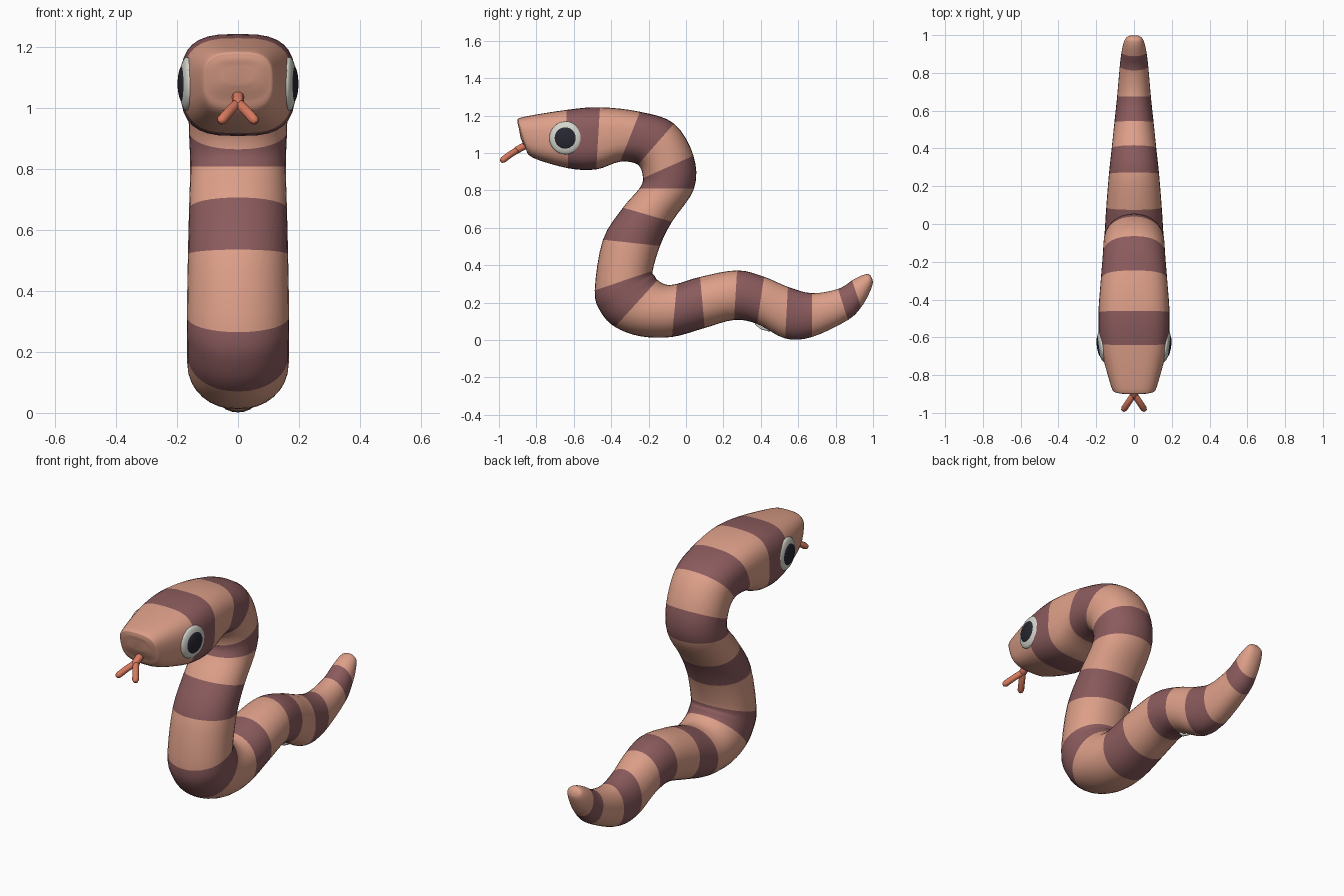
import bpy, bmesh, math
from mathutils import Vector, Matrix

if "Cube" in bpy.data.objects:
    bpy.data.objects.remove(bpy.data.objects["Cube"])

SIDES, STEPS = 32, 4


def material(name, rgb):
    m = bpy.data.materials.new(name)
    m.diffuse_color = (*rgb, 1)
    m.use_nodes = True
    m.node_tree.nodes["Principled BSDF"].inputs["Base Color"].default_value = m.diffuse_color
    return m


SKIN = material("pale_pink_skin", (0.73, 0.35, 0.25))
BAND = material("dark_plum_band", (0.26, 0.105, 0.11))
TONGUE = material("coral_tongue", (0.68, 0.19, 0.11))
WHITE = material("eye_white", (0.66, 0.67, 0.61))
BLACK = material("pupil_black", (0.02, 0.02, 0.032))

# Body profile from nose to tail: back y z, belly y z
PROFILE = [
    (-.895, 1.14, -.885, 1.08), (-.90, 1.172, -.86, 1.03), (-.87, 1.192, -.82, .975),
    (-.64, 1.23, -.63, .918), (-.46, 1.244, -.48, .912), (-.246, 1.22, -.353, .953),
    (-.064, 1.157, -.257, .937), (.04, .985, -.23, .865), (.043, .809, -.25, .809),
    (-.075, .632, -.337, .707), (-.139, .503, -.444, .536), (-.178, .37, -.488, .265),
    (-.168, .343, -.456, .15), (-.152, .32, -.38, .07), (-.107, .296, -.245, .02),
    (-.048, .30, -.075, .016), (.075, .337, .10, .064), (.273, .372, .257, .107),
    (.417, .338, .38, .086), (.545, .284, .53, .008), (.674, .25, .674, .016),
    (.813, .273, .866, .107), (.888, .318, .936, .175), (.935, .343, .975, .24),
    (.968, .352, .998, .298), (.985, .347, .996, .325),
]
# Sections where the colour does not change
PLAIN = {0, 1, 2, 12, 14, 23, 24, 25}
# Half width at some sections, straight between them
WIDTH = {0: .05, 1: .10, 2: .125, 3: .18, 4: .188, 5: .176, 6: .165, 8: .157,
         11: .168, 14: .166, 16: .147, 21: .075, 23: .056, 24: .042, 25: .02}


def width(i):
    a = max(k for k in WIDTH if k <= i)
    b = min(k for k in WIDTH if k >= i)
    return WIDTH[a] if a == b else WIDTH[a] + (WIDTH[b] - WIDTH[a]) * (i - a) / (b - a)


def section(i):
    """Profile points, half width and squareness (boxy head, round body)."""
    i = min(max(i, 0), len(PROFILE) - 1)
    return (*PROFILE[i], width(i), min(3, max(2.1, 3 - .35 * (i - 4))))


def blend(a, b, c, d, t):
    return 0.5 * (2 * b + (c - a) * t + (2 * a - 5 * b + 4 * c - d) * t * t
                  + (3 * b - a - 3 * c + d) * t ** 3)


def sgn_pow(v, e):
    return math.copysign(abs(v) ** e, v)


# Banded body lofted through smoothly blended sections
bm = bmesh.new()
rings, bands, band = [], [], 0
for i in range(len(PROFILE)):
    band = band if i in PLAIN else 1 - band
    near = [section(i + j) for j in (-1, 0, 1, 2)]
    for s in range(1 if i == len(PROFILE) - 1 else STEPS):
        ty, tz, by, bz, w, n = [blend(*q, s / STEPS) for q in zip(*near)]
        ring = []
        for k in range(SIDES):
            a = 2 * math.pi * k / SIDES
            u, v = sgn_pow(math.cos(a), 2 / n), sgn_pow(math.sin(a), 2 / n)
            ring.append(bm.verts.new((w * v, (ty + by) / 2 + (ty - by) / 2 * u,
                                      (tz + bz) / 2 + (tz - bz) / 2 * u)))
        rings.append(ring)
        bands.append(band)
for p, q, colour in zip(rings, rings[1:], bands):
    for k in range(SIDES):
        j = (k + 1) % SIDES
        bm.faces.new((p[k], p[j], q[j], q[k])).material_index = colour
bm.faces.new(rings[0])
bm.faces.new(rings[-1])
bmesh.ops.recalc_face_normals(bm, faces=bm.faces)
for f in bm.faces:
    f.smooth = True
mesh = bpy.data.meshes.new("body")
bm.to_mesh(mesh)
bm.free()
mesh.materials.append(SKIN)
mesh.materials.append(BAND)
bpy.context.collection.objects.link(bpy.data.objects.new("body", mesh))


def dome(name, mat, loc, radius, depth, yaw):
    """Flattened ball whose thin axis points sideways."""
    bpy.ops.mesh.primitive_uv_sphere_add(segments=32, ring_count=16)
    ob = bpy.context.object
    ob.name = name
    ob.data.transform(Matrix.Translation(loc) @ Matrix.Rotation(yaw, 4, 'Z')
                      @ Matrix.Diagonal((depth, radius, radius, 1))
                      @ Matrix.Rotation(math.pi / 2, 4, 'Y'))
    ob.data.materials.append(mat)
    bpy.ops.object.shade_smooth()


# Eyes, angled with the tapering cheeks
for side, label in ((1, "right"), (-1, "left")):
    dome(label + "_eye", WHITE, (side * .168, -.643, 1.08), .088, .024, -side * .12)
    dome(label + "_pupil", BLACK, (side * .180, -.645, 1.08), .061, .017, -side * .12)


def tube(name, mat, points, radius):
    """Round tube with rounded ends."""
    cu = bpy.data.curves.new(name, 'CURVE')
    cu.dimensions = '3D'
    cu.bevel_depth = radius
    cu.bevel_resolution = 3
    cu.use_fill_caps = True
    pts = [Vector(p) for p in points]
    a, b = (pts[0] - pts[1]).normalized(), (pts[-1] - pts[-2]).normalized()
    path = [(pts[0] + a * radius * h, s) for h, s in ((.95, .3), (.7, .7), (0, 1))]
    path += [(p, 1) for p in pts[1:-1]]
    path += [(pts[-1] + b * radius * h, s) for h, s in ((0, 1), (.7, .7), (.95, .3))]
    sp = cu.splines.new('POLY')
    sp.points.add(len(path) - 1)
    for sp_pt, (co, s) in zip(sp.points, path):
        sp_pt.co = (*co, 1)
        sp_pt.radius = s
    sp.use_smooth = True
    cu.materials.append(mat)
    bpy.context.collection.objects.link(bpy.data.objects.new(name, cu))


# Forked tongue
tube("tongue_stem", TONGUE, [(0, -.83, 1.055), (0, -.905, 1.015)], .02)
for side, label in ((1, "right"), (-1, "left")):
    tube("tongue_fork_" + label, TONGUE,
         [(0, -.90, 1.017), (side * .03, -.945, .988), (side * .052, -.978, .963)], .017)

# Small pale sliver under the belly
tube("belly_sliver", WHITE, [(0, .375, .088), (0, .40, .064), (0, .445, .052)], .007)
